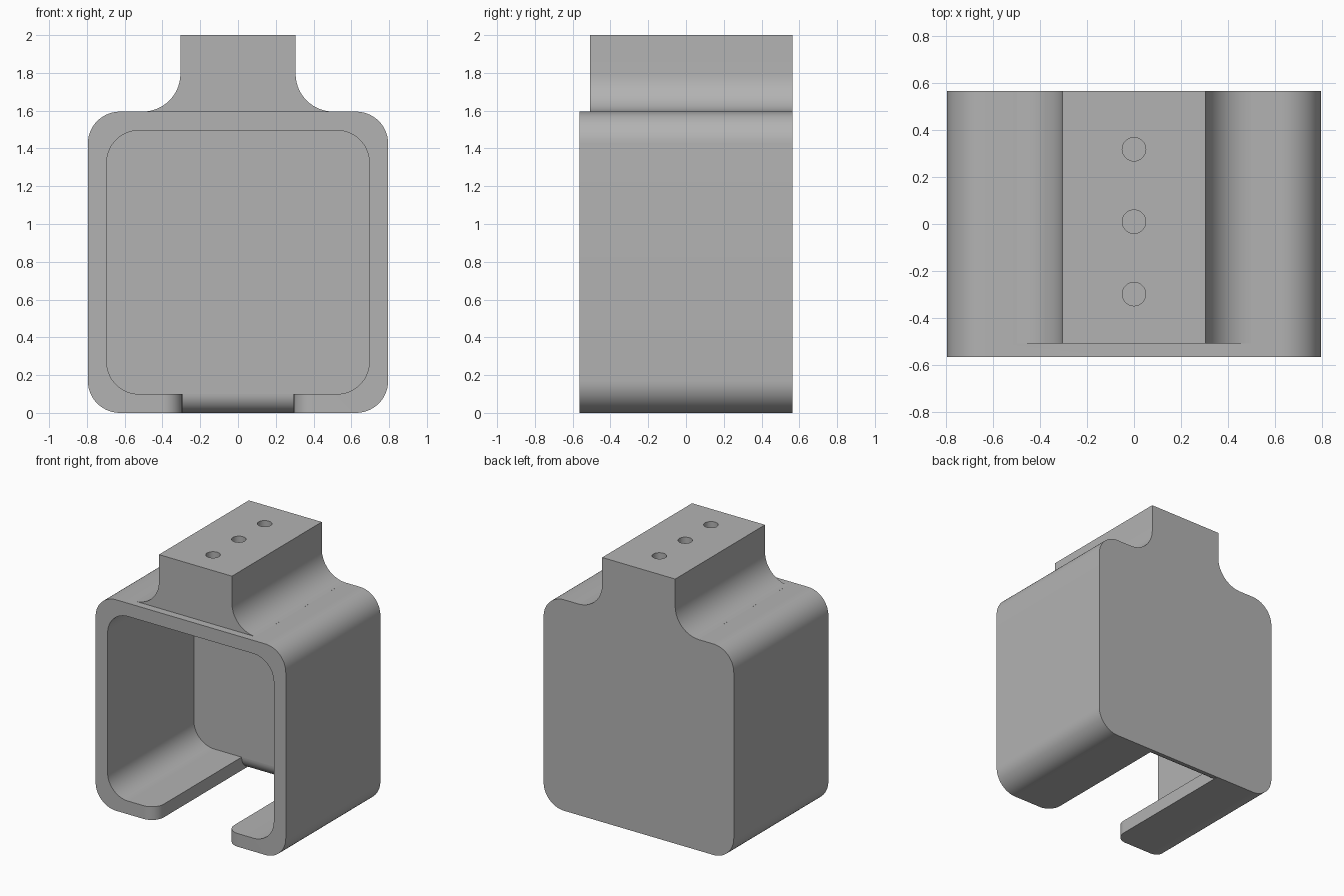
import bpy, bmesh
from math import sin, cos, pi, radians
from mathutils import Vector

old = bpy.data.objects.get("Cube")
if old:
    bpy.data.objects.remove(old)

grey = bpy.data.materials.new("plain grey")
grey.use_nodes = True
COLOUR = (0.45, 0.45, 0.45, 1)
grey.diffuse_color = COLOUR
grey.node_tree.nodes["Principled BSDF"].inputs["Base Color"].default_value = COLOUR


def arc(cx, cy, r, start, end, steps=14):
    angles = [radians(start + (end - start) * i / steps) for i in range(steps + 1)]
    return [(cx + r * cos(a), cy + r * sin(a)) for a in angles]


def rounded_rect(half, low, high, r):
    x = half - r
    return (arc(x, high - r, r, 0, 90) + arc(-x, high - r, r, 90, 180)
            + arc(-x, low + r, r, 180, 270) + arc(x, low + r, r, 270, 360))


def prism(name, points, axis, start, end):
    """Extrude a closed outline along the x, y or z axis."""
    place = {"x": lambda p: (start, p[0], p[1]),
             "y": lambda p: (p[0], start, p[1]),
             "z": lambda p: (p[0], p[1], start)}[axis]
    step = Vector([(end - start) * (axis == a) for a in "xyz"])
    bm = bmesh.new()
    face = bm.faces.new([bm.verts.new(place(p)) for p in points])
    result = bmesh.ops.extrude_face_region(bm, geom=[face])
    moved = [v for v in result["geom"] if isinstance(v, bmesh.types.BMVert)]
    bmesh.ops.translate(bm, verts=moved, vec=step)
    bmesh.ops.recalc_face_normals(bm, faces=bm.faces)
    mesh = bpy.data.meshes.new(name)
    bm.to_mesh(mesh)
    bm.free()
    mesh.materials.append(grey)
    obj = bpy.data.objects.new(name, mesh)
    bpy.context.collection.objects.link(obj)
    return obj


def combine(target, tool, operation):
    mod = target.modifiers.new(tool.name, "BOOLEAN")
    mod.operation, mod.solver, mod.object = operation, "EXACT", tool
    bpy.context.view_layer.objects.active = target
    bpy.ops.object.modifier_apply(modifier=mod.name)
    bpy.data.objects.remove(tool)


FRONT, BACK, INNER = -0.565, 0.565, 0.465

# Rounded housing
body = prism("housing", rounded_rect(0.795, 0, 1.595, 0.17), "y", FRONT, BACK)

# Flared mounting neck
flare = arc(0.505, 1.795, 0.2, 268, 180)
side = [(0.498, 1.45)] + flare + [(0.305, 2)]
neck = prism("neck", side + [(-x, z) for x, z in reversed(side)], "y", -0.508, BACK)
combine(body, neck, "UNION")

# Open cavity
cavity = prism("cavity", rounded_rect(0.695, 0.1, 1.495, 0.17), "y", FRONT - 0.2, INNER)
combine(body, cavity, "DIFFERENCE")

# Floor slot with rounded lips at the front
lip = [(0.395, FRONT - 0.1)] + arc(0.395, FRONT + 0.1, 0.1, 270, 180) + [(0.295, INNER)]
slot = prism("slot", lip + [(-x, y) for x, y in reversed(lip)], "z", -0.1, 0.3)
combine(body, slot, "DIFFERENCE")

# Rounded lower edge of the back wall at the slot end
edge = [(0.3, -0.1), (0.3, 0.1)] + arc(BACK, 0.1, 0.1, 180, 267) + [(0.56, -0.1)]
combine(body, prism("slot_end", edge, "x", -0.295, 0.295), "DIFFERENCE")

# Blind screw holes in the neck
for y in (-0.298, 0.01, 0.318):
    hole = prism("hole", arc(0, y, 0.05, 0, 350, 35), "z", 1.7, 2.1)
    combine(body, hole, "DIFFERENCE")

bpy.ops.object.select_all(action="DESELECT")
body.select_set(True)
bpy.context.view_layer.objects.active = body
bpy.ops.object.shade_smooth_by_angle(angle=radians(25))
